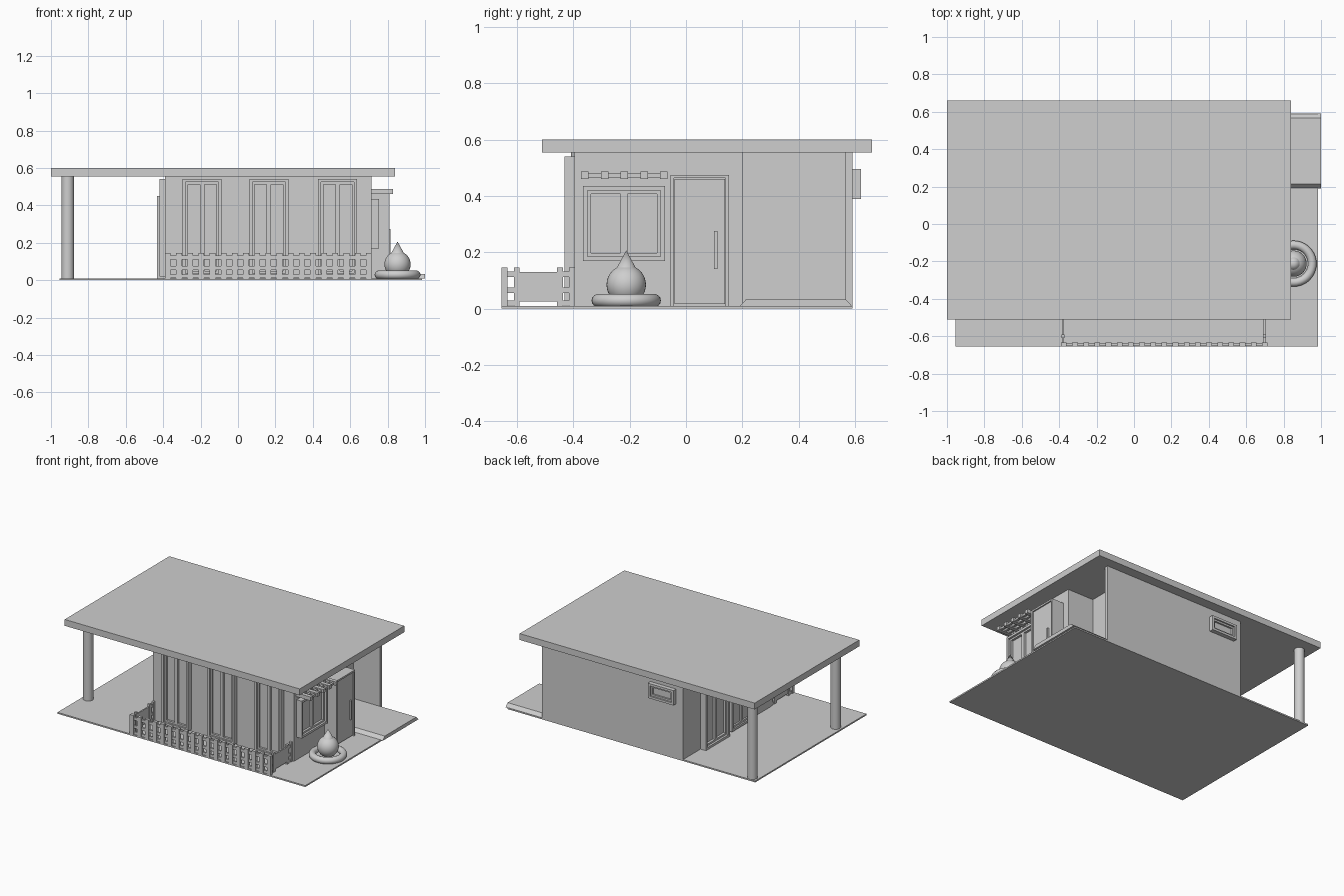
import bpy, bmesh, math
from mathutils import Matrix, Vector

if "Cube" in bpy.data.objects:
    bpy.data.objects.remove(bpy.data.objects["Cube"])

grey = bpy.data.materials.new("plain grey")
grey.diffuse_color = (0.62, 0.62, 0.62, 1)
grey.use_nodes = True
grey.node_tree.nodes["Principled BSDF"].inputs["Base Color"].default_value = grey.diffuse_color


def finish(bm, name, smooth=False):
    bmesh.ops.recalc_face_normals(bm, faces=bm.faces)
    me = bpy.data.meshes.new(name)
    bm.to_mesh(me)
    bm.free()
    me.materials.append(grey)
    ob = bpy.data.objects.new(name, me)
    bpy.context.collection.objects.link(ob)
    if smooth:
        bpy.ops.object.select_all(action='DESELECT')
        ob.select_set(True)
        bpy.context.view_layer.objects.active = ob
        bpy.ops.object.shade_smooth_by_angle(angle=math.radians(40))
    return ob


def add_box(bm, x0, x1, y0, y1, z0, z1):
    m = Matrix.Translation(((x0 + x1) / 2, (y0 + y1) / 2, (z0 + z1) / 2)) \
        @ Matrix.Diagonal((x1 - x0, y1 - y0, z1 - z0, 1))
    bmesh.ops.create_cube(bm, size=1, matrix=m)


def boxes(name, items):
    bm = bmesh.new()
    for b in items:
        add_box(bm, *b)
    return finish(bm, name)


def prism(name, pts, direction):
    bm = bmesh.new()
    f = bm.faces.new([bm.verts.new(p) for p in pts])
    r = bmesh.ops.extrude_face_region(bm, geom=[f])
    vs = [v for v in r["geom"] if isinstance(v, bmesh.types.BMVert)]
    bmesh.ops.translate(bm, verts=vs, vec=Vector(direction))
    return finish(bm, name)


def framed(name, origin, angle, w, z0, z1, depth, panes, rim=0.016):
    """Frame with recessed panes; local front is -y, turned about z."""
    bm = bmesh.new()
    h = w / 2
    add_box(bm, -h, -h + rim, -depth, 0.005, z0, z1)
    add_box(bm, h - rim, h, -depth, 0.005, z0, z1)
    add_box(bm, -h + rim, h - rim, -depth, 0.005, z0, z0 + rim)
    add_box(bm, -h + rim, h - rim, -depth, 0.005, z1 - rim, z1)
    # sashes, each a thin inner frame round a pane
    a, b = z0 + rim, z1 - rim
    pw = (w - 2 * rim) / panes
    for i in range(panes):
        l = -h + rim + i * pw
        r, s, d = l + pw, 0.012, depth * 0.65
        add_box(bm, l, l + s, -d, 0.005, a, b)
        add_box(bm, r - s, r, -d, 0.005, a, b)
        add_box(bm, l + s, r - s, -d, 0.005, a, a + s)
        add_box(bm, l + s, r - s, -d, 0.005, b - s, b)
        add_box(bm, l + s, r - s, -depth * 0.25, 0.005, a + s, b - s)
    bm.transform(Matrix.Translation((*origin, 0)) @ Matrix.Rotation(angle, 4, 'Z'))
    return finish(bm, name)


# ground and roof
boxes("ground_slab", [(-0.955, 0.985, -0.655, 0.59, 0, 0.01)])
boxes("roof", [(-1, 0.84, -0.51, 0.66, 0.555, 0.6)])

# house walls with the open bay at the back right
outline = [(-0.39, -0.395), (0.715, -0.395), (0.715, 0.2), (0.51, 0.2),
           (0.51, 0.565), (0.715, 0.565), (0.715, 0.59), (-0.39, 0.59)]
prism("house_walls", [(x, y, 0.005) for x, y in outline], (0, 0, 0.552))

# driveway with sloping sides
prism("driveway", [(0.51, 0.19, 0.008), (0.51, 0.59, 0.008),
                   (0.51, 0.567, 0.033), (0.51, 0.213, 0.033)], (0.49, 0, 0))

# roof pillars
for i, y in enumerate((-0.375, 0.555)):
    bm = bmesh.new()
    bmesh.ops.create_cone(bm, cap_ends=True, segments=32, radius1=0.033, radius2=0.033,
                          depth=0.55, matrix=Matrix.Translation((-0.91, y, 0.281)))
    finish(bm, f"pillar_{i + 1}", True)

# windows and doors
for i, x in enumerate((-0.192, 0.165, 0.533)):
    framed(f"front_window_{i + 1}", (x, -0.395), 0, 0.208, 0.02, 0.54, 0.036, 2)
framed("right_window", (0.715, -0.22), math.pi / 2, 0.29, 0.17, 0.435, 0.04, 2)
framed("back_window", (-0.235, 0.59), math.pi, 0.2, 0.39, 0.495, 0.03, 1)
framed("left_window", (-0.39, -0.04), -math.pi / 2, 0.25, 0.02, 0.54, 0.03, 2)
framed("left_door", (-0.39, 0.26), -math.pi / 2, 0.27, 0.01, 0.45, 0.043, 2)

# entrance block, door leaf and handle
boxes("entrance_block", [(0.71, 0.795, -0.055, 0.152, 0.008, 0.475)])
boxes("entrance_frame", [(0.795, 0.81, -0.055, -0.043, 0.008, 0.475),
                         (0.795, 0.81, 0.14, 0.152, 0.008, 0.475),
                         (0.795, 0.81, -0.043, 0.14, 0.463, 0.475)])
boxes("entrance_door", [(0.79, 0.803, -0.041, 0.138, 0.016, 0.461)])
boxes("door_handle", [(0.802, 0.815, 0.1, 0.112, 0.14, 0.275)])

# slatted canopy over the right window
slats = [(0.71, 0.83, -0.372 + i * 0.07, -0.345 + i * 0.07, 0.46, 0.487) for i in range(5)]
bars = [(x, x + 0.015, -0.372, -0.075, 0.465, 0.48) for x in (0.735, 0.77, 0.803)]
boxes("window_canopy", slats + bars)

# lattice fence: front run and two short returns
rails = ((0.012, 0.03), (0.055, 0.075), (0.112, 0.132))
front = [(-0.39 + i * 0.0597, -0.36 + i * 0.0597, -0.655, -0.633, 0.008, 0.146)
         for i in range(19)]
front += [(-0.385, 0.71, -0.65, -0.638, a, b) for a, b in rails]
boxes("front_fence", front)
for side, x in (("left", -0.38), ("right", 0.697)):
    parts = [(x - 0.008, x + 0.008, y, y + 0.02, 0.008, 0.146)
             for y in (-0.655, -0.61, -0.457, -0.415)]
    parts += [(x - 0.005, x + 0.005, y, y + 0.06, a, b)
              for y in (-0.652, -0.455) for a, b in rails]
    parts.append((x - 0.005, x + 0.005, -0.592, -0.455, 0.025, 0.13))
    boxes(side + "_fence", parts)

# fountain: basin ring, ball and pointed cap
cx, cy = 0.853, -0.212
n, m, R, r = 40, 14, 0.1, 0.023
bm = bmesh.new()
ring = [[bm.verts.new((cx + (R + r * math.cos(t)) * math.cos(p),
                       cy + (R + r * math.cos(t)) * math.sin(p), 0.029 + r * math.sin(t)))
         for t in (2 * math.pi * j / m for j in range(m))]
        for p in (2 * math.pi * i / n for i in range(n))]
for i in range(n):
    for j in range(m):
        k, l = (i + 1) % n, (j + 1) % m
        bm.faces.new((ring[i][j], ring[k][j], ring[k][l], ring[i][l]))
finish(bm, "fountain_ring", True)
bm = bmesh.new()
bmesh.ops.create_cone(bm, cap_ends=True, segments=40, radius1=0.1, radius2=0.1,
                      depth=0.015, matrix=Matrix.Translation((cx, cy, 0.013)))
finish(bm, "fountain_base", True)
bm = bmesh.new()
bmesh.ops.create_uvsphere(bm, u_segments=32, v_segments=16, radius=0.07,
                          matrix=Matrix.Translation((cx, cy, 0.085)))
finish(bm, "fountain_ball", True)
bm = bmesh.new()
bmesh.ops.create_cone(bm, cap_ends=True, segments=32, radius1=0.036, radius2=0,
                      depth=0.066, matrix=Matrix.Translation((cx, cy, 0.174)))
finish(bm, "fountain_cap", True)
